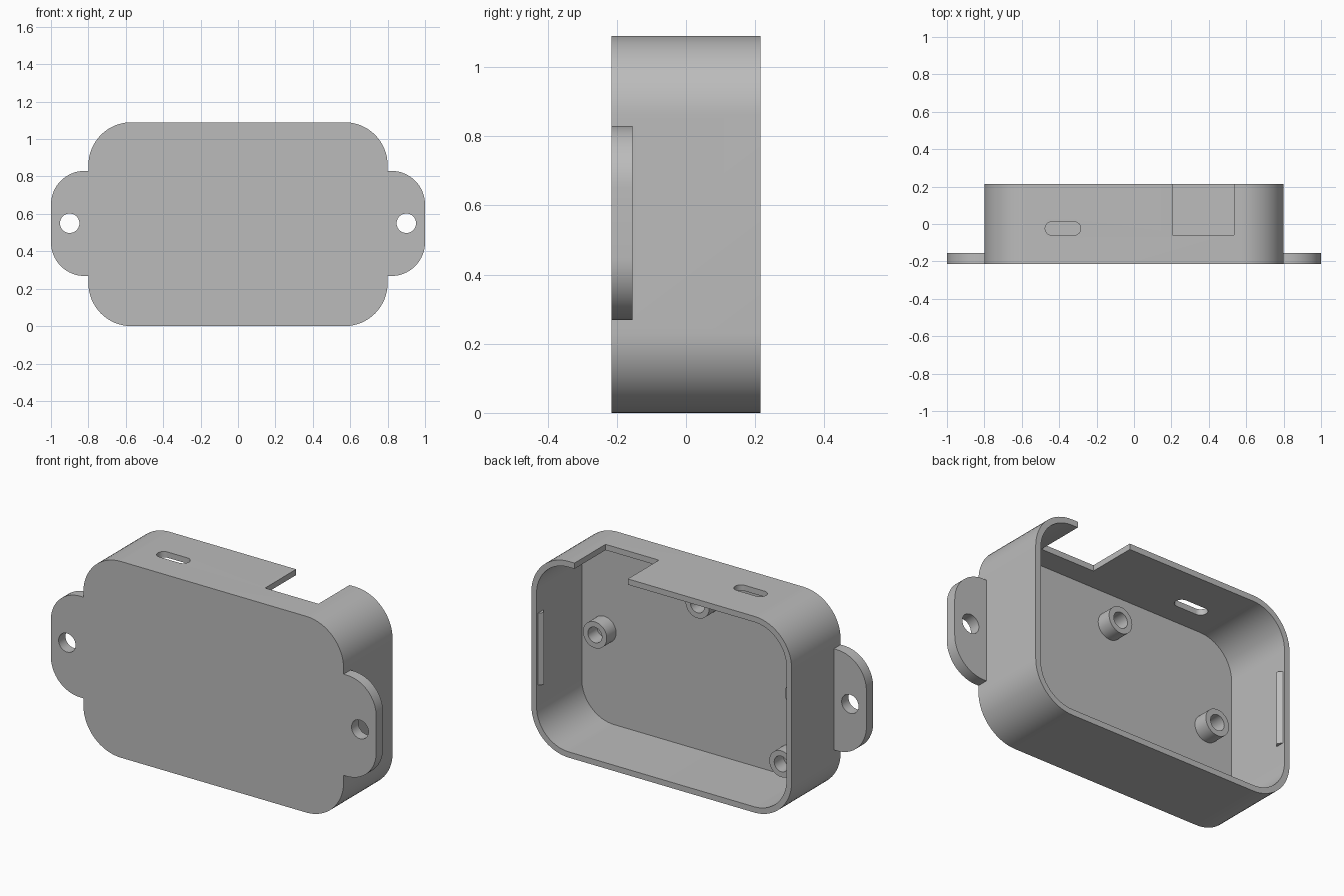
import bpy, bmesh, math

if "Cube" in bpy.data.objects:
    bpy.data.objects.remove(bpy.data.objects["Cube"])

grey = bpy.data.materials.new("grey_plastic")
grey.use_nodes = True
grey.diffuse_color = (0.5, 0.5, 0.5, 1)
grey.node_tree.nodes["Principled BSDF"].inputs["Base Color"].default_value = (0.5, 0.5, 0.5, 1)

MID = 0.545              # height of the centre line
FRONT, BACK = -0.215, 0.215
WALL, FLOOR = 0.032, -0.182


def rounded(cx, cy, hw, hh, r, steps=16):
    """Outline of a rounded rectangle around a centre."""
    points = []
    for i, (sx, sy) in enumerate([(1, 1), (-1, 1), (-1, -1), (1, -1)]):
        for s in range(steps + 1):
            a = math.pi / 2 * (i + s / steps)
            points.append((cx + sx * (hw - r) + r * math.cos(a),
                           cy + sy * (hh - r) + r * math.sin(a)))
    return points


def prism(name, outline, low, high, axis="Y"):
    """Extrude an outline along y (outline in x, z) or z (outline in x, y)."""
    bm = bmesh.new()
    place = (lambda p, d: (p[0], d, p[1])) if axis == "Y" else (lambda p, d: (p[0], p[1], d))
    face = bm.faces.new([bm.verts.new(place(p, low)) for p in outline])
    side = bmesh.ops.extrude_face_region(bm, geom=[face])["geom"]
    for v in side:
        if isinstance(v, bmesh.types.BMVert):
            v.co = place((v.co.x, v.co.z if axis == "Y" else v.co.y), high)
    bmesh.ops.remove_doubles(bm, verts=bm.verts, dist=1e-5)
    bmesh.ops.recalc_face_normals(bm, faces=bm.faces)
    mesh = bpy.data.meshes.new(name)
    bm.to_mesh(mesh)
    bm.free()
    mesh.materials.append(grey)
    obj = bpy.data.objects.new(name, mesh)
    bpy.context.collection.objects.link(obj)
    return obj


def combine(target, tool, operation):
    """Apply a boolean and discard the tool."""
    mod = target.modifiers.new("boolean", "BOOLEAN")
    mod.operation, mod.object, mod.solver = operation, tool, "EXACT"
    bpy.context.view_layer.objects.active = target
    bpy.ops.object.modifier_apply(modifier=mod.name)
    bpy.data.objects.remove(tool)


def disc(x, z, r):
    return [(x + r * math.cos(math.tau * i / 40), z + r * math.sin(math.tau * i / 40))
            for i in range(40)]


# Case with mounting ears, hollowed from the back
case = prism("case", rounded(0, MID, 0.8, MID, 0.23), FRONT, BACK)
combine(case, prism("ears", rounded(0, MID + 0.004, 1.0, 0.281, 0.18), FRONT, -0.155), "UNION")
combine(case, prism("cavity", rounded(0, MID, 0.8 - WALL, MID - WALL, 0.23 - WALL),
                    FLOOR, BACK + 0.1), "DIFFERENCE")

# Screw holes through the ears
for side in (-1, 1):
    combine(case, prism("ear_hole", disc(side * 0.9, 0.55, 0.052), -0.4, 0.1), "DIFFERENCE")

# Rounded slot and open notch in the top wall
combine(case, prism("slot", rounded(-0.38, -0.024, 0.095, 0.036, 0.0355), 0.9, 1.3, "Z"), "DIFFERENCE")
combine(case, prism("notch", [(0.207, -0.058), (0.535, -0.058), (0.535, 0.4), (0.207, 0.4)],
                    0.9, 1.3, "Z"), "DIFFERENCE")
parts = [case]

# Hollow screw posts on the floor
for i, (x, z) in enumerate([(0.63, 0.545), (0, 0.88), (-0.61, 0.535), (-0.515, 0.135)]):
    post = prism(f"screw_post_{i + 1}", disc(x, z, 0.073), FLOOR - 0.005, -0.1)
    combine(post, prism("bore", disc(x, z, 0.043), FLOOR + 0.001, 0), "DIFFERENCE")
    parts.append(post)

# Wedge-shaped snap ridges inside the end walls
for side, label in ((-1, "right"), (1, "left")):
    wall = side * (0.8 - WALL)
    profile = [(wall + side * 0.005, 0.15), (wall - side * 0.02, 0.18), (wall + side * 0.005, 0.21)]
    parts.append(prism(f"snap_ridge_{label}", profile, MID - 0.2, MID + 0.2, "Z"))

# Smooth the curved walls, keep the edges sharp
bpy.ops.object.select_all(action="DESELECT")
for part in parts:
    part.select_set(True)
bpy.context.view_layer.objects.active = case
bpy.ops.object.shade_smooth_by_angle(angle=math.radians(30))
